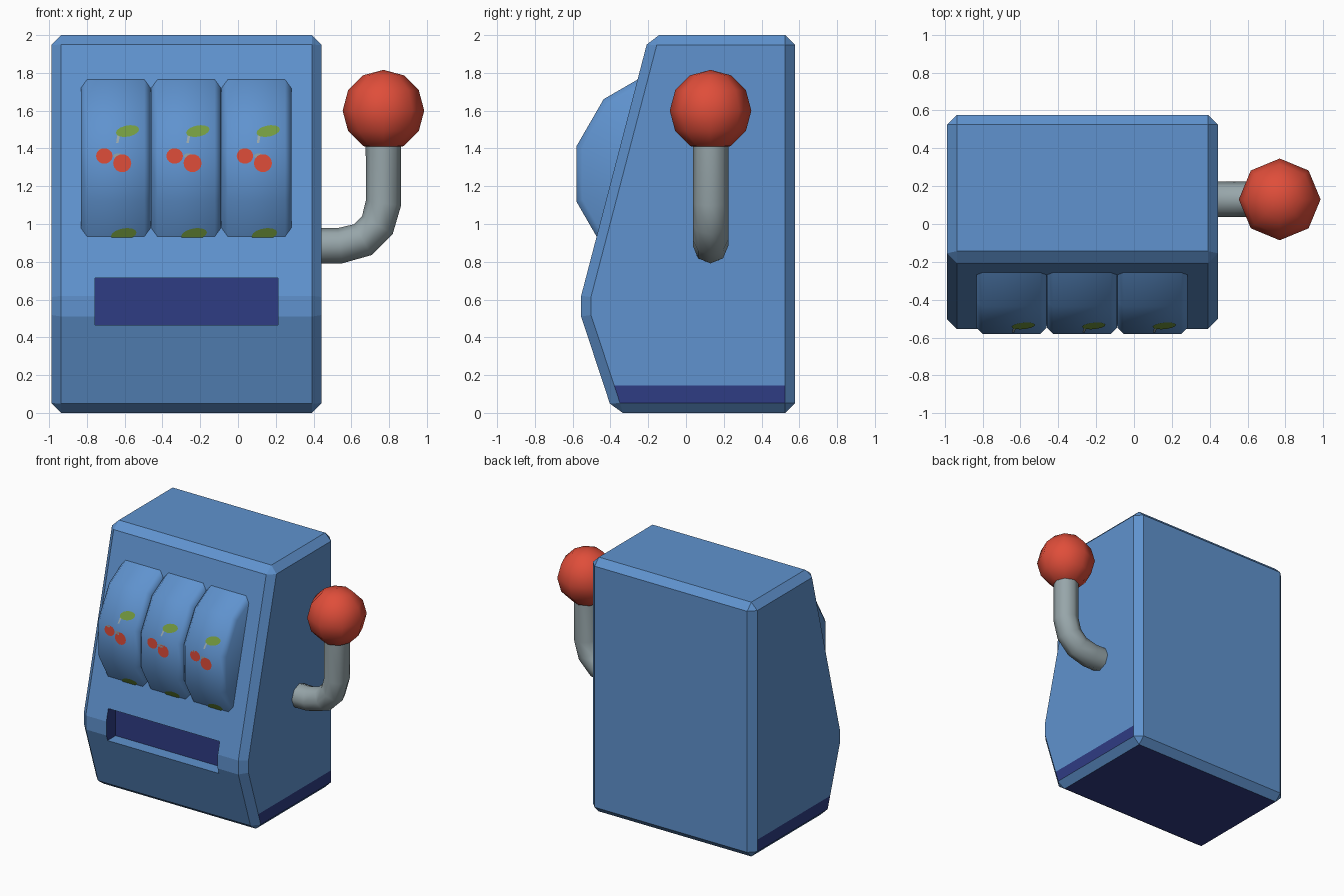
import bpy, bmesh, math

if "Cube" in bpy.data.objects:
    bpy.data.objects.remove(bpy.data.objects["Cube"])


def material(name, rgb):
    m = bpy.data.materials.new(name)
    m.diffuse_color = (*rgb, 1)
    m.use_nodes = True
    m.node_tree.nodes["Principled BSDF"].inputs["Base Color"].default_value = m.diffuse_color
    return m


BLUE = material("body_blue", (0.115, 0.29, 0.62))
NAVY = material("dark_navy", (0.028, 0.045, 0.23))
RED = material("bright_red", (0.74, 0.075, 0.042))
GREY = material("metal_grey", (0.31, 0.38, 0.40))
GREEN = material("leaf_green", (0.17, 0.32, 0.05))


def finish(bm, name, mats, smooth=None):
    me = bpy.data.meshes.new(name)
    bm.to_mesh(me)
    bm.free()
    ob = bpy.data.objects.new(name, me)
    bpy.context.collection.objects.link(ob)
    for m in mats:
        me.materials.append(m)
    bpy.ops.object.select_all(action='DESELECT')
    ob.select_set(True)
    bpy.context.view_layer.objects.active = ob
    if smooth:
        bpy.ops.object.shade_smooth_by_angle(angle=math.radians(smooth))
    return ob


def prism(profile, x0, x1):
    # (y, z) profile swept along x
    bm = bmesh.new()
    a = [bm.verts.new((x0, y, z)) for y, z in profile]
    b = [bm.verts.new((x1, y, z)) for y, z in profile]
    bm.faces.new(a)
    bm.faces.new(b)
    for i in range(len(a)):
        j = (i + 1) % len(a)
        bm.faces.new((a[i], a[j], b[j], b[i]))
    bmesh.ops.recalc_face_normals(bm, faces=bm.faces[:])
    return bm


# cabinet: bevelled prism, the two front bend edges stay sharp
bm = prism([(-0.387, 0), (-0.555, 0.51), (-0.555, 0.62), (-0.195, 2),
            (0.577, 2), (0.577, 0)], -0.988, 0.443)
edges = [e for e in bm.edges
         if not all(0.4 < v.co.z < 0.7 and v.co.y < 0 for v in e.verts)
         or abs(e.verts[0].co.x - e.verts[1].co.x) < 0.01]
bmesh.ops.bevel(bm, geom=edges, offset=0.052, segments=1, affect='EDGES')
bm.normal_update()
# base stripe on both sides and dark underside
sides = [f for f in bm.faces if abs(f.normal.x) > 0.99]
geom = set(sides)
for f in sides:
    geom.update(f.edges)
    geom.update(f.verts)
bmesh.ops.bisect_plane(bm, geom=list(geom), plane_co=(0, 0, 0.145), plane_no=(0, 0, 1))
bm.normal_update()
for f in bm.faces:
    stripe = abs(f.normal.x) > 0.99 and f.calc_center_median().z < 0.145
    f.material_index = int(stripe or f.normal.z < -0.99)
cabinet = finish(bm, "cabinet", [BLUE, NAVY])

# payout slot recess
bm = prism([(-0.8, 0.465), (-0.8, 0.713), (-0.44, 0.713), (-0.44, 0.465)], -0.757, 0.212)
for f in bm.faces:
    f.material_index = int(abs(f.normal.z) < 0.5)
cutter = finish(bm, "slot_cutter", [BLUE, NAVY])
cutter.hide_render = True
mod = cabinet.modifiers.new("slot", 'BOOLEAN')
mod.object = cutter
mod.operation = 'DIFFERENCE'
mod.solver = 'EXACT'
bpy.context.view_layer.objects.active = cabinet
bpy.ops.object.modifier_apply(modifier="slot")
bpy.data.objects.remove(cutter)

# reels: front arc of a twelve-sided drum
CY, CZ, R = -0.04, 1.265, 0.56
ARC = [(CY - R * math.cos(math.radians(a)), CZ + R * math.sin(math.radians(a)))
       for a in (-45, -15, 15, 45, 75)]


def drum_y(z):
    for (y0, z0), (y1, z1) in zip(ARC, ARC[1:]):
        if z <= z1:
            return y0 + (y1 - y0) * (z - z0) / (z1 - z0)
    return ARC[-1][0]


def decal(name, pts, mat):
    # flat painted shape lying just above the drum, facing the front
    bm = bmesh.new()
    f = bm.faces.new([bm.verts.new((x, drum_y(z) - 0.005, z)) for x, z in pts])
    f.normal_update()
    if f.normal.y > 0:
        f.normal_flip()
    finish(bm, name, [mat])


def oval(x, z, rx, rz, tilt=0.0, n=14):
    out = []
    for i in range(n):
        a = 2 * math.pi * i / n
        out.append((x + rx * math.cos(a), z + rz * math.sin(a) + tilt * rx * math.cos(a)))
    return out


for i in range(3):
    dx = 0.3725 * i
    bm = prism(ARC + [(-0.05, 1.2)], -0.832 + dx, -0.463 + dx)
    rim = [e for e in bm.edges
           if abs(e.verts[0].co.x - e.verts[1].co.x) < 0.01
           and all(v.co.y < -0.1 for v in e.verts)]
    bmesh.ops.bevel(bm, geom=rim, offset=0.033, segments=1, affect='EDGES')
    finish(bm, f"reel_{i + 1}", [BLUE], 50)
    # painted fruit
    decal(f"cherry_left_{i + 1}", oval(-0.708 + dx, 1.36, 0.044, 0.041), RED)
    decal(f"cherry_right_{i + 1}", oval(-0.613 + dx, 1.322, 0.048, 0.048), RED)
    decal(f"leaf_{i + 1}", oval(-0.585 + dx, 1.492, 0.062, 0.03, 0.15), GREEN)
    decal(f"lower_leaf_{i + 1}", oval(-0.605 + dx, 0.945, 0.068, 0.032, 0.15), GREEN)
    decal(f"stem_{i + 1}", [(-0.645 + dx, 1.43), (-0.633 + dx, 1.43),
                            (-0.625 + dx, 1.468), (-0.64 + dx, 1.468)], GREY)
    decal(f"stalk_left_{i + 1}", oval(-0.72 + dx, 1.392, 0.02, 0.008), GREY)
    decal(f"stalk_right_{i + 1}", oval(-0.635 + dx, 1.36, 0.025, 0.014), GREY)

# lever rod: bent eight-sided tube
cu = bpy.data.curves.new("lever_rod", 'CURVE')
cu.dimensions = '3D'
cu.bevel_depth = 0.094
cu.bevel_resolution = 2
cu.use_fill_caps = True
path = [(0.41, 0.885), (0.54, 0.885), (0.66, 0.917), (0.738, 0.995), (0.77, 1.11), (0.77, 1.5)]
sp = cu.splines.new('POLY')
sp.points.add(len(path) - 1)
for p, (x, z) in zip(sp.points, path):
    p.co = (x, 0.13, z, 1)
rod = bpy.data.objects.new("lever_rod", cu)
bpy.context.collection.objects.link(rod)
cu.materials.append(GREY)
bpy.ops.object.select_all(action='DESELECT')
rod.select_set(True)
bpy.context.view_layer.objects.active = rod
bpy.ops.object.convert(target='MESH')
bpy.ops.object.shade_smooth_by_angle(angle=math.radians(60))

# lever knob
bm = bmesh.new()
bmesh.ops.create_uvsphere(bm, u_segments=8, v_segments=6, radius=0.216)
bmesh.ops.translate(bm, verts=bm.verts[:], vec=(0.77, 0.13, 1.6))
finish(bm, "lever_knob", [RED], 60)
